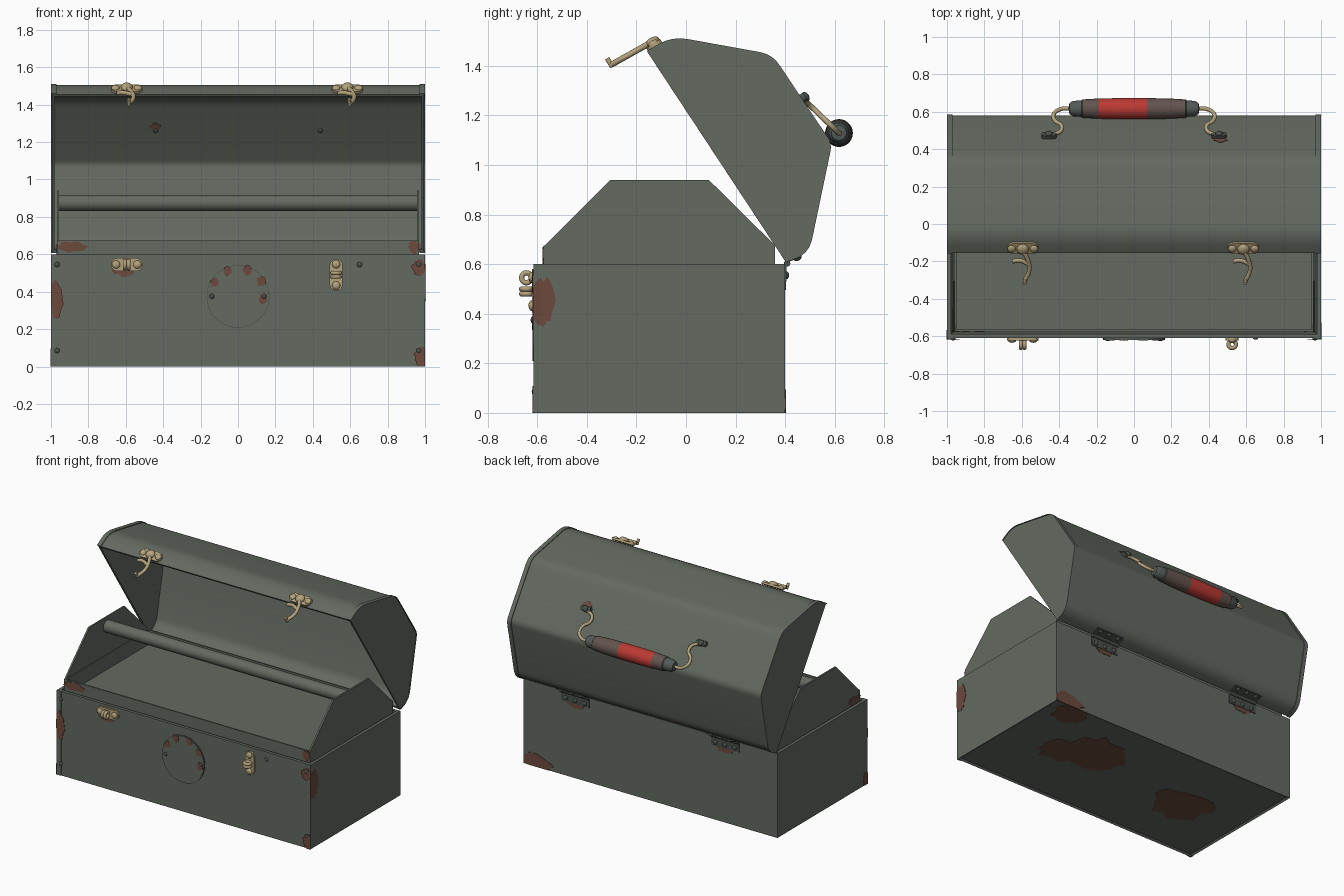
import bpy, bmesh, math, random
from mathutils import Matrix, Vector

if "Cube" in bpy.data.objects:
    bpy.data.objects.remove(bpy.data.objects["Cube"])
random.seed(4)


def material(name, r, g, b):
    m = bpy.data.materials.new(name)
    m.use_nodes = True
    m.diffuse_color = (r, g, b, 1)
    m.node_tree.nodes["Principled BSDF"].inputs["Base Color"].default_value = (r, g, b, 1)
    return m


GREEN = material("worn green paint", .125, .142, .118)
STEEL = material("dark steel", .065, .08, .07)
BRASS = material("aged brass", .45, .36, .20)
RUST = material("rust", .15, .068, .048)
RED = material("red paint", .50, .042, .033)
BROWN = material("worn grip", .125, .088, .075)
CAP = material("grip cap", .085, .105, .10)

ALONG_X = Matrix(((0, 0, 1, 0), (1, 0, 0, 0), (0, 1, 0, 0), (0, 0, 0, 1)))
FRONT, BACK, DOWN = Vector((0, -1, 0)), Vector((0, 1, 0)), Vector((0, 0, -1))


def finish(name, bm, mats, thick=0, offset=-1):
    me = bpy.data.meshes.new(name)
    bm.to_mesh(me)
    bm.free()
    ob = bpy.data.objects.new(name, me)
    bpy.context.collection.objects.link(ob)
    for m in mats:
        me.materials.append(m)
    bpy.ops.object.select_all(action='DESELECT')
    ob.select_set(True)
    bpy.context.view_layer.objects.active = ob
    if thick:
        mod = ob.modifiers.new("wall", 'SOLIDIFY')
        mod.thickness, mod.offset, mod.use_even_offset = thick, offset, True
        bpy.ops.object.modifier_apply(modifier=mod.name)
    bpy.ops.object.shade_smooth_by_angle(angle=math.radians(35))
    return ob


def facing(center, normal):
    return Matrix.Translation(center) @ Vector(normal).to_track_quat('Z', 'Y').to_matrix().to_4x4()


def prism(name, outline, depth, matrix, mat, drop=None, thick=0, offset=-1):
    """Extrude a flat outline along its local z; drop() picks faces to leave open."""
    bm = bmesh.new()
    low, high = [[bm.verts.new((x, y, z)) for x, y in outline] for z in (0, depth)]
    n = len(outline)
    bm.faces.new(low[::-1])
    bm.faces.new(high)
    for i in range(n):
        j = (i + 1) % n
        bm.faces.new((low[i], low[j], high[j], high[i]))
    bmesh.ops.recalc_face_normals(bm, faces=bm.faces)
    if drop:
        bm.normal_update()
        bmesh.ops.delete(bm, geom=[f for f in bm.faces if drop(f.normal)], context='FACES')
    bm.transform(matrix)
    return finish(name, bm, [mat], thick, offset)


def block(name, lo, hi, mat, open_top=False, thick=0, recess=False):
    lo, hi = Vector(lo), Vector(hi)
    bm = bmesh.new()
    bmesh.ops.create_cube(bm, size=1, matrix=Matrix.Translation((lo + hi) / 2) @ Matrix.Diagonal((*(hi - lo), 1)))
    if recess:
        base = [f for f in bm.faces if f.normal.z < -.9]
        bmesh.ops.inset_individual(bm, faces=base, thickness=.02, depth=-.01)
    if open_top:
        bmesh.ops.delete(bm, geom=[f for f in bm.faces if f.normal.z > .9], context='FACES')
    return finish(name, bm, [mat], thick)


def dome(name, center, r, mat, squash=.6, normal=FRONT):
    bm = bmesh.new()
    bmesh.ops.create_uvsphere(bm, u_segments=16, v_segments=10, radius=r,
                              matrix=facing(center, normal) @ Matrix.Diagonal((1, 1, squash, 1)))
    return finish(name, bm, [mat])


def tube(name, pts, r, mat, cyclic=False):
    cu = bpy.data.curves.new(name, 'CURVE')
    cu.dimensions, cu.bevel_depth, cu.bevel_resolution = '3D', r, 3
    cu.use_fill_caps, cu.resolution_u = True, 6
    sp = cu.splines.new('BEZIER')
    sp.bezier_points.add(len(pts) - 1)
    for p, co in zip(sp.bezier_points, pts):
        p.co, p.handle_left_type, p.handle_right_type = co, 'AUTO', 'AUTO'
    sp.use_cyclic_u = cyclic
    cu.materials.append(mat)
    ob = bpy.data.objects.new(name, cu)
    bpy.context.collection.objects.link(ob)
    bpy.ops.object.select_all(action='DESELECT')
    ob.select_set(True)
    bpy.context.view_layer.objects.active = ob
    bpy.ops.object.convert(target='MESH')
    bpy.ops.object.shade_smooth_by_angle(angle=math.radians(40))


def circle(r, n=48):
    return [(r * math.cos(2 * math.pi * i / n), r * math.sin(2 * math.pi * i / n)) for i in range(n)]


def capsule(half, r):
    return [(x + math.copysign(half, x), y) for x, y in circle(r, 26)]


def rounded(corners):
    """Outline with each corner (x, y, cut) eased by a short quadratic curve."""
    out = []
    for i, (x, y, cut) in enumerate(corners):
        p = Vector((x, y))
        if not cut:
            out.append(p)
            continue
        a, b = [p + (Vector(corners[k][:2]) - p).normalized() * cut for k in (i - 1, i + 1)]
        out += [a.lerp(p, t).lerp(p.lerp(b, t), t) for t in (k / 6 for k in range(7))]
    return out


def rust(center, normal, rx, ry, top=2):
    """Thin irregular patch, kept inside the box edges."""
    mat = facing(center, normal)
    inv, pts = mat.inverted(), []
    for x, y in circle(1, 22):
        k = random.uniform(.75, 1.1)
        v = mat @ Vector((x * rx * k, y * ry * k, 0))
        v = Vector((min(max(v.x, -1), 1), min(max(v.y, -.618), .4), min(max(v.z, 0), top)))
        pts.append((inv @ v).xy)
    prism("rust_patch", pts, .003, mat, RUST)


# Box body with front corner strips
block("box_body", (-1, -.61, 0), (1, .4, .6), GREEN, open_top=True, thick=.022, recess=True)
for s in (-1, 1):
    a, b = sorted((s * .965, s))
    block("corner_strip", (a, -.615, 0), (b, -.609, .6), GREEN)
    for z in (.085, .545):
        dome("strip_rivet", (s * .967, -.614, z), .014, STEEL)

# Lift-out tray with shaped ends and a carrying bar
block("tray", (-.96, -.575, .56), (.96, .36, .675), GREEN, open_top=True, thick=.01)
end = [(-.575, .3), (.36, .3), (.36, .675), (.092, .94), (-.306, .94), (-.575, .67)]
for x in (-.968, .956):
    prism("tray_end", end, .012, Matrix.Translation((x, 0, 0)) @ ALONG_X, GREEN)
prism("tray_bar", circle(.043, 24), 1.92, Matrix.Translation((-.96, -.107, .875)) @ ALONG_X, GREEN)

# Open lid: faceted shell with flanged ends
lid = rounded([(.40, .612, 0), (.492, .645, .06), (.584, 1.085, .03), (.345, 1.442, .05),
               (-.06, 1.515, .07), (-.155, 1.455, 0)])
prism("lid", lid, 1.99, Matrix.Translation((-.995, 0, 0)) @ ALONG_X, GREEN,
      drop=lambda n: n.x < -.7, thick=.014)
for x in (-1, .97):
    prism("lid_flange", lid, .03, Matrix.Translation((x, 0, 0)) @ ALONG_X, GREEN,
          drop=lambda n: n.x < -.7 or abs(n.z) > .9, thick=.005, offset=1)

# Round plate on the front
prism("round_plate", circle(.165), .009, facing((0, -.61, .375), FRONT), GREEN)
prism("round_plate_edge", circle(.168), .004, facing((0, -.609, .375), FRONT), STEEL)
for x in (-.14, .14):
    dome("plate_rivet", (x, -.619, .375), .013, STEEL)
dome("front_screw", (.65, -.61, .545), .014, STEEL)

# Front catches: one turned sideways, one upright
for cx, cz, ax in ((-.595, .545, Vector((1, 0, 0))), (.525, .49, Vector((0, 0, 1)))):
    c = Vector((cx, -.61, cz))
    turn = Matrix.Rotation(math.pi / 2 if ax.z else 0, 4, 'Z')
    prism("catch_plate", capsule(.05, .035), .012, facing(c, FRONT) @ turn, BRASS)
    for k in (-.057, .057):
        dome("catch_rivet", c + ax * k + FRONT * .012, .022, BRASS)
    side = ax.cross(FRONT)
    ring = [c + FRONT * (.034 + .019 * u) + side * v * .02 for u, v in circle(1, 8)]
    for k in (-.01, .01):
        tube("catch_loop", [p + ax * k for p in ring], .011, BRASS, True)

# Lid hasps with curved tongues
lip = Vector((0, -.56, .83))
for cx in (-.595, .585):
    c = Vector((cx, -.125, 1.478))
    prism("hasp_plate", capsule(.05, .034), .014, facing(c, lip), BRASS)
    for k in (-.06, .06):
        dome("hasp_rivet", c + Vector((k, 0, 0)) + lip * .014, .022, BRASS, normal=lip)
    dome("hasp_pivot", c + lip * .02, .032, BRASS, normal=lip)
    for path in ([(0, -.14), (.03, -.2), (.035, -.25), (.012, -.30)],
                 [(-.055, -.2), (-.02, -.195), (.035, -.215)]):
        tube("hasp_tongue", [(cx + x, y, 1.495 + (y + .14) * .56) for x, y in path], .012, BRASS)
    tube("hasp_tip", [(cx + .012, -.297, 1.395), (cx + .01, -.318, 1.43)], .01, BRASS)

# Hinges at the back
under = Vector((0, .356, -.935))
for cx in (-.59, .59):
    block("hinge_leaf", (cx - .11, .398, .53), (cx + .11, .406, .6), STEEL)
    prism("hinge_lid_leaf", [(-.11, -.03), (.11, -.03), (.11, .03), (-.11, .03)], .008,
          facing((cx, .436, .626), under), STEEL)
    prism("hinge_barrel", circle(.013, 16), .22, Matrix.Translation((cx - .11, .408, .603)) @ ALONG_X, STEEL)
    for k in (-.075, 0, .075):
        dome("hinge_rivet", (cx + k, .406, .555), .016, STEEL, normal=BACK)
        dome("hinge_lid_rivet", (cx + k, .45, .623), .016, STEEL, normal=under)

# Carrying handle: turned grip on a bent wire
half = [(0, .057), (.08, .056), (.19, .054), (.275, .049), (.28, .044), (.325, .041), (.345, .03), (.35, .004)]
profile = [(-x, r) for x, r in half[:0:-1]] + [(-.19, .054), (.07, .0562)][1:] + half[1:]
bm = bmesh.new()
rings = [[bm.verts.new((x, .617 + v, 1.129 + u)) for u, v in circle(r, 28)] for x, r in profile]
for a, b in zip(rings, rings[1:]):
    for i in range(28):
        j = (i + 1) % 28
        f = bm.faces.new((a[i], a[j], b[j], b[i]))
        x = f.calc_center_median().x
        f.material_index = 2 if abs(x) > .276 else 0 if -.19 < x < .07 else 1
bm.faces.new(rings[0])
bm.faces.new(rings[-1])
bmesh.ops.recalc_face_normals(bm, faces=bm.faces)
finish("handle_grip", bm, [RED, BROWN, CAP])
slope = Vector((0, .83, .55))
wire = [(.34, .617), (.39, .615), (.43, .585), (.42, .55), (.39, .53), (.39, .5), (.42, .483), (.46, .478)]
for s in (-1, 1):
    tube("handle_wire", [(s * x, y, 1.265 - (y - .475) * .964) for x, y in wire], .011, BRASS)
    prism("handle_bracket", capsule(.022, .018), .022, facing((s * .455, .463, 1.265), slope), STEEL)
    dome("handle_bolt", (s * .455, .484, 1.277), .02, STEEL, normal=slope)
    dome("inner_bolt", (s * .44, .45, 1.262), .014, STEEL, normal=-slope)

# Rust patches
for x, z, rx, rz in ((-.97, .36, .04, .1), (.97, .53, .04, .045), (.985, .05, .045, .06), (-.61, .515, .06, .035)):
    rust((x, -.6155 if abs(x) > .9 else -.61, z), FRONT, rx, rz, .6)
for x, z in ((-.125, .45), (-.055, .51), (.05, .515), (.125, .455), (.135, .36)):
    rust((x, -.619, z), FRONT, .025, .028)
rust((-.89, -.575, .64), FRONT, .085, .03, .67)
rust((.94, -.575, .64), FRONT, .03, .04, .67)
rust((-1, -.6, .04), (-1, 0, 0), .035, .055)
rust((-.968, -.51, .625), (-1, 0, 0), .065, .03)
rust((1, -.58, .45), (1, 0, 0), .05, .1, .6)
rust((.9, .4, .03), BACK, .13, .06)
for x, y, r in ((-.52, -.14, .22), (.32, .02, .24), (.55, -.1, .16), (.8, .3, .13)):
    rust((x, y, .01), DOWN, r, r * .85)
for cx in (-.59, .59):
    rust((cx, .4, .525), BACK, .07, .03)
rust((.46, .475, 1.25), slope, .04, .04)
rust((-.44, .452, 1.258), -slope, .03, .04)
